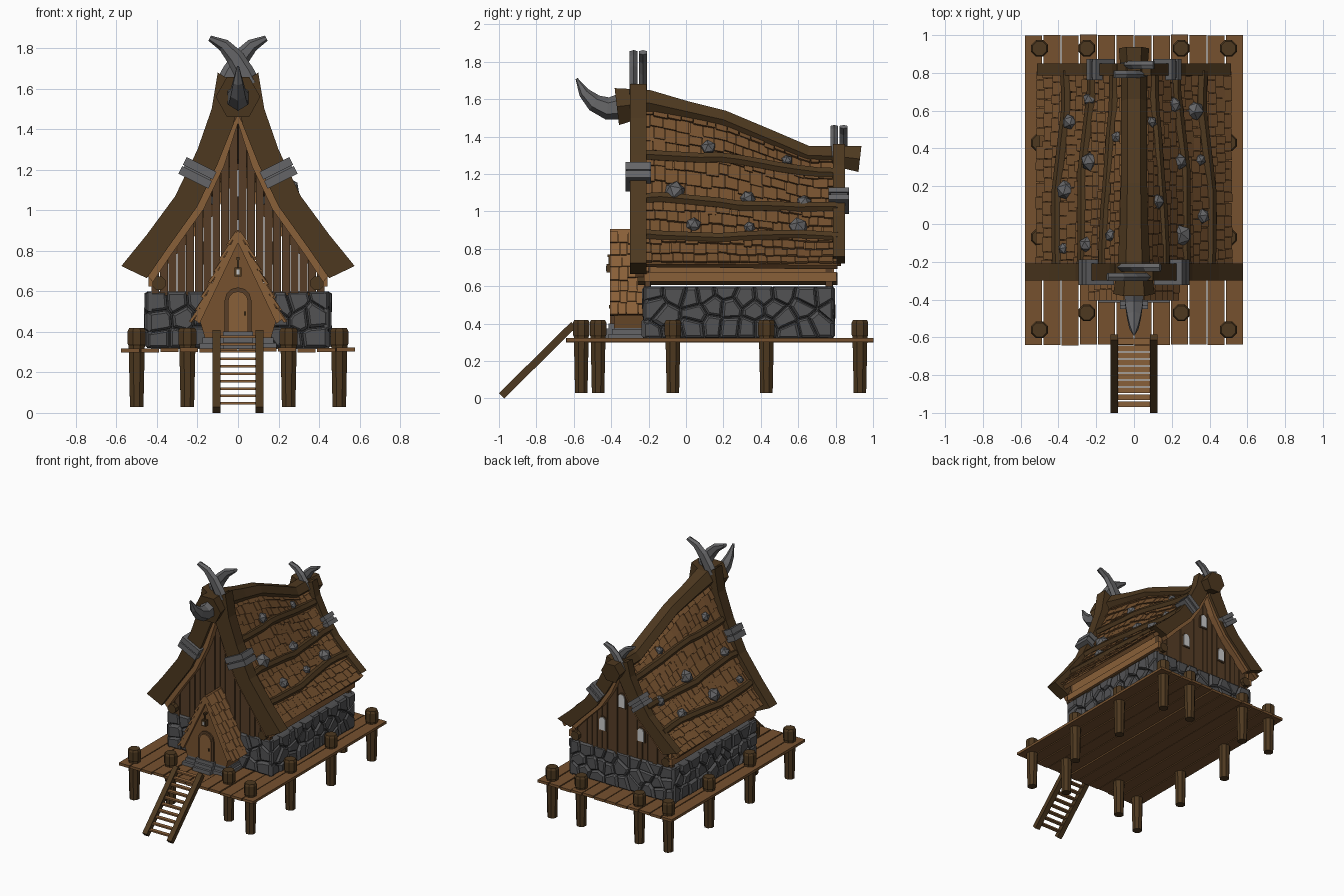
import bpy, bmesh, math, random
from mathutils import Vector as V, Matrix

if "Cube" in bpy.data.objects:
    bpy.data.objects.remove(bpy.data.objects["Cube"])
random.seed(4)
R = random.uniform

def mat(name, c):
    m = bpy.data.materials.new(name)
    m.diffuse_color = (*c, 1)
    m.use_nodes = True
    m.node_tree.nodes["Principled BSDF"].inputs["Base Color"].default_value = m.diffuse_color
    return m
DARK = mat("dark_wood", (0.075, 0.04, 0.014))
WALL = mat("wall_wood", (0.095, 0.048, 0.02))
MID = mat("shingle_wood", (0.18, 0.083, 0.028))
LIGHT = mat("light_wood", (0.25, 0.115, 0.04))
STONE = mat("stone", (0.085, 0.085, 0.088))
IRON = mat("iron", (0.13, 0.13, 0.135))

def finish(name, bm, m=None):
    bmesh.ops.recalc_face_normals(bm, faces=bm.faces)
    me = bpy.data.meshes.new(name)
    bm.to_mesh(me)
    bm.free()
    if m:
        me.materials.append(m)
    bpy.context.collection.objects.link(bpy.data.objects.new(name, me))

def loft(bm, rings):
    vs = [[bm.verts.new(p) for p in r] for r in rings]
    n = len(vs[0])
    for a, b in zip(vs, vs[1:]):
        for i in range(n):
            bm.faces.new((a[i], a[(i + 1) % n], b[(i + 1) % n], b[i]))
    bm.faces.new(vs[0][::-1])
    bm.faces.new(vs[-1])

def sweep(bm, path, rad, v, n, ph=0.0):
    path, v, rings = [V(p) for p in path], V(v), []
    for i, c in enumerate(path):
        t = path[min(i + 1, len(path) - 1)] - path[max(i - 1, 0)]
        u = t.cross(v).normalized()
        ru, rv = rad[i] if isinstance(rad[i], tuple) else (rad[i], rad[i])
        rings.append([c + u * ru * math.cos(ph + k * math.tau / n) + v * rv * math.sin(ph + k * math.tau / n) for k in range(n)])
    loft(bm, rings)

def box(bm, c, s, ry=0.0):
    bmesh.ops.create_cube(bm, size=1, matrix=Matrix.Translation(c) @ Matrix.Rotation(ry, 4, 'Y') @ Matrix.Diagonal((*s, 1)))

def prism(bm, pts, y0, y1):
    loft(bm, [[V((x, y, z)) for x, z in pts] for y in (y0, y1)])

def lerp(pts, x):
    x = min(max(x, pts[0][0]), pts[-1][0])
    for a, b in zip(pts, pts[1:]):
        if x <= b[0]:
            return a[1] + (b[1] - a[1]) * (x - a[0]) / (b[0] - a[0])

# roof shape: cross profile squeezed in height along the sagging ridge
PROF = [(0, 1.6), (.06, 1.5), (.12, 1.35), (.2, 1.17), (.3, .99), (.4, .85), (.5, .72)]
RIDGE = [(-.37, 1.56, .11, .10), (-.2, 1.58, .085, .07), (0, 1.535, .075, .055), (.2, 1.49, .07, .05),
         (.45, 1.385, .07, .05), (.65, 1.30, .07, .05), (.8, 1.295, .07, .055), (.93, 1.28, .08, .07)]
squash = lambda y: (lerp([r[:2] for r in RIDGE], y) - .7) / .88
roof_z = lambda x, y: .7 + (lerp(PROF, abs(x)) - .7) * squash(y)

def roof_pt(t, y, h, s):
    def at(q):
        q = min(max(q, 0), 1) * 6
        x = lerp([(i, p[0]) for i, p in enumerate(PROF)], q)
        return V((x, y, roof_z(x, y)))
    d = (at(t + .02) - at(t - .02)).normalized()
    p = at(t) + V((-d.z, 0, d.x)) * h
    return V((p.x * s, y, p.z))

def porch_pt(t, y, h, s):
    return V((s * (.215 * t + h * .9), y, .89 - .44 * t + h * .4))

def shingles(bm, P, y0, y1, rows, w, s):
    for r in range(rows):
        y = y0
        while y < y1 - .01:
            yb = min(y + w * R(.7, 1.3), y1)
            t0, t1, h = r / rows, (r + 1.1 + R(-.12, .2)) / rows, R(0, .006)
            loft(bm, [[P(t, q, k + h, s) for q, k in ((y, a), (yb - .003, a), (yb - .003, a + .014), (y, a + .014))]
                      for t, a in ((t0, -.004), (min(t1, 1.02), .008))])
            y = yb

# deck planks, posts, ladder
bm = bmesh.new()
for i in range(12):
    box(bm, (-.5317 + i * .0967, .18 + R(-.003, .003), .31 + R(-.003, .003)), (.09, 1.64, .02))
finish("deck_planks", bm, MID)
bm = bmesh.new()
for s in (-1, 1):
    for x, y in ((.5, .93), (.5, .43), (.5, -.07), (.5, -.56), (.25, .93), (.25, -.47)):
        sweep(bm, [(s * x, y, z) for z in (.03, .33, .34, .405, .42)], [.036, .043, .048, .048, .04], (1, 0, 0), 8, .39)
finish("deck_posts", bm, DARK)
bm = bmesh.new()
for s in (-1, 1):
    sweep(bm, [(s * .105, -.986, .014), (s * .105, -.6, .395)], [.028] * 2, (1, 0, 0), 4, math.pi / 4)
finish("ladder_rails", bm, DARK)
bm = bmesh.new()
for i in range(10):
    box(bm, (0, -.955 + i * .037, .047 + i * .0366), (.19, .03, .012))
finish("ladder_rungs", bm, LIGHT)

# stone base: core plus chamfered cell stones on each wall
def stone_wall(bm, L, H, f):
    n = round(L / .1)
    seeds = [V(((i + .5 + R(-.4, .4)) * L / n, (j + .5 + R(-.35, .35)) * H / 3)) for i in range(n) for j in range(3)]
    for a in seeds:
        poly = [V((0, 0)), V((L, 0)), V((L, H)), V((0, H))]
        for b in seeds:
            if b is a:
                continue
            m, d, out = (a + b) / 2, b - a, []
            for p, q in zip(poly, poly[1:] + poly[:1]):
                e, g = (p - m).dot(d), (q - m).dot(d)
                if e <= 0:
                    out.append(p)
                if e * g < 0:
                    out.append(p.lerp(q, e / (e - g)))
            poly = out
        c, dep = sum(poly, V((0, 0))) / len(poly), R(.022, .034)
        loft(bm, [[f(*(c + (p - c) * k), h * dep) for p in poly] for k, h in ((.97, -.2), (.92, .6), (.72, 1))])
bm = bmesh.new()
box(bm, (0, .28, .455), (.86, .97, .28))
finish("stone_core", bm, STONE)
bm = bmesh.new()
for s in (-1, 1):
    stone_wall(bm, .9, .28, lambda u, v, d: V((u - .45, .28 + s * (.485 + d), .32 + v)))
    stone_wall(bm, 1.02, .28, lambda u, v, d: V((s * (.43 + d), u - .23, .32 + v)))
finish("base_stones", bm, STONE)

# gable walls of vertical planks, eave boards and logs
for name, y in (("front_gable_planks", -.205), ("back_gable_planks", .765)):
    bm = bmesh.new()
    for i in range(-10, 10):
        a, b, d = i * .043 + .002, i * .043 + .041, R(.012, .02)
        prism(bm, [(a, .58), (b, .58), (b, roof_z(b, y) - .03), (a, roof_z(a, y) - .03)], y - d, y + d)
    finish(name, bm, WALL)
bm = bmesh.new()
for s in (-1, 1):
    box(bm, (s * .43, .29, .65), (.025, 1.03, .05))
    box(bm, (s * .415, .29, .71), (.025, 1.0, .09))
finish("eave_boards", bm, LIGHT)
bm = bmesh.new()
for s in (-1, 1):
    sweep(bm, [(s * .39, -.26, .64), (s * .39, .81, .64)], [.036] * 2, (1, 0, 0), 8, .39)
finish("eave_logs", bm, DARK)

# main roof: slabs, shingles, wavy battens, studs
slab, tiles, bat, stud = (bmesh.new() for _ in range(4))
YS = [-.24 + 1.05 * i / 10 for i in range(11)]
STUDS = {1: [(.2, .63, .04), (.31, .6, .05), (.23, .33, .04), (.34, .34, .03), (.11, .12, .04), (.35, .04, .04), (.24, -.06, .055), (.08, .54, .03)],
         -1: [(.22, .66, .04), (.33, .54, .04), (.08, .46, .03), (.22, .33, .05), (.35, .18, .05), (.11, -.06, .035), (.24, -.11, .04), (.36, -.13, .03)]}
for s in (-1, 1):
    loft(slab, [[roof_pt(i / 12, y, 0, s) for i in range(13)] + [roof_pt(i / 12, y, -.03, s) for i in range(12, -1, -1)] for y in YS])
    shingles(tiles, roof_pt, -.24, .81, 14, .06, s)
    for k, (za, zb) in enumerate(((1.31, 1.2), (1.06, 1.0), (.86, .85))):
        path = []
        for y in YS:
            z = za + (zb - za) * (y + .24) / 1.05 + .01 * math.sin(y * 7 + k * 2)
            t = min((i / 100 for i in range(101)), key=lambda q: abs(roof_pt(q, y, 0, s).z - z))
            path.append(roof_pt(t, y, .018, s))
        sweep(bat, path, [(.03, .03)] * 11, V((s * .8, 0, .6)), 6)
    for x, y, r in STUDS[s]:
        bmesh.ops.create_icosphere(stud, subdivisions=1, radius=r * 1.08, matrix=Matrix.Translation((s * (x + .01), y, roof_z(x, y) + .02)) @ Matrix.Rotation(R(0, 3), 4, 'X'))
finish("roof_slabs", slab, MID)
finish("roof_shingles", tiles, MID)
finish("roof_battens", bat, DARK)
finish("roof_studs", stud, IRON)
bm = bmesh.new()
sweep(bm, [(0, r[0], r[1]) for r in RIDGE], [(r[3] / .87, r[2]) for r in RIDGE], (1, 0, 0), 6, math.pi / 2)
finish("ridge_beam", bm, DARK)

# bargeboards, inner trim, clamps and crossed horns on both gables
OUT = [(.10, 1.68), (.13, 1.5), (.2, 1.3), (.31, 1.07), (.45, .88), (.576, .725)]
INN = [(.0, 1.62), (.02, 1.43), (.1, 1.23), (.2, 1.02), (.35, .81), (.45, .665)]
TRIM = [(.0, 1.48), (.1, 1.25), (.2, 1.04), (.35, .83), (.45, .68)]
HORN = [(-.06, 1.62), (-.03, 1.68), (.015, 1.755), (.07, 1.815), (.14, 1.85)]
front = lambda x, z: (x, z)
back = lambda x, z: (x * .89, .72 + (z - .665) * .63)
for name, f, y0, y1, k in (("front", front, -.3, -.21, 1), ("back", back, .785, .85, .75)):
    brd, trm, clp, hrn = (bmesh.new() for _ in range(4))
    inward = 1 if k == 1 else -1
    for s in (-1, 1):
        g = lambda p, y: V((s * f(*p)[0], y, f(*p)[1]))
        loft(brd, [[g(a, y0), g(a, y1), g(b, y1), g(b, y0)] for a, b in zip(OUT, INN)])
        ta, tb = (y0 + .03, y1 + .01) if k == 1 else (y0 - .01, y1 - .02)
        loft(trm, [[g(p, ta), g(p, tb), g(q, tb), g(q, ta)] for p, q in
                   ((p, (max(p[0] - .03, 0), p[1] - (.05 if p[0] == 0 else .035))) for p in TRIM)])
        cx, cz = f(.2, 1.185)
        cz += 0 if k == 1 else .01
        ang = -.46 if k == 1 else -.68
        ym, dy = (y0 + y1) / 2, y1 - y0
        for o in (-.025, .025):
            box(clp, (s * (cx - o * math.sin(-ang)), ym, cz + o * math.cos(ang)), (.165 * k, dy + .045, .042 * k), s * ang)
        box(clp, (s * cx, ym, cz), (.145 * k, dy + .025, .07 * k), s * ang)
        yh = ym + s * .025
        top = f(0, 1.62)[1] if k == 1 else 1.28
        sweep(hrn, [(s * x * k, yh, top + (z - 1.62) * k) for x, z in HORN],
              [(r * k, .024) for r in (.052, .05, .044, .032, .014)], (0, 1, 0), 6)
    finish(name + "_bargeboards", brd, DARK)
    finish(name + "_gable_trim", trm, LIGHT)
    finish(name + "_clamps", clp, IRON)
    finish(name + "_crossed_horns", hrn, IRON)
bm = bmesh.new()
sweep(bm, [(0, -.35, 1.56), (0, -.42, 1.55), (0, -.49, 1.58), (0, -.545, 1.635), (0, -.585, 1.71)], [(.07, .06), (.06, .055), (.047, .042), (.03, .027), .006], (1, 0, 0), 6)
finish("prow_horn", bm, IRON)

# back windows
def arch(cx, z0, w, h):
    return [(cx - w, z0), (cx + w, z0)] + [(cx + w * math.cos(a * math.pi / 6), z0 + h - w + w * math.sin(a * math.pi / 6)) for a in range(7)]
fr, gl = bmesh.new(), bmesh.new()
for x, z in ((0, .96), (-.165, .74), (.165, .74)):
    prism(fr, arch(x, z - .008, .034, .116), .77, .79)
    prism(gl, arch(x, z, .026, .1), .775, .796)
finish("window_frames", fr, WALL)
finish("window_panes", gl, mat("pane", (.6, .6, .6)))

# entrance porch with door, lantern and stone steps
bm = bmesh.new()
prism(bm, [(-.16, .36), (.16, .36), (.19, .46), (0, .86), (-.19, .46)], -.385, -.19)
finish("porch_body", bm, MID)
slab, tiles = bmesh.new(), bmesh.new()
for s in (-1, 1):
    prism(slab, [(0, .905), (s * .215, .46), (s * .19, .44), (0, .84)], -.405, -.19)
    shingles(tiles, porch_pt, -.405, -.19, 7, .05, s)
finish("porch_roof", slab, LIGHT)
finish("porch_shingles", tiles, LIGHT)
bm = bmesh.new()
prism(bm, arch(0, .395, .066, .225), -.397, -.37)
finish("door_frame", bm, WALL)
bm = bmesh.new()
prism(bm, arch(0, .4, .05, .2), -.405, -.37)
finish("door", bm, LIGHT)
bm = bmesh.new()
box(bm, (0, -.41, .695), (.034, .03, .045))
box(bm, (0, -.41, .738), (.008, .008, .05))
box(bm, (0, -.4, .762), (.014, .04, .014))
box(bm, (.035, -.407, .49), (.01, .012, .02))
finish("lantern_and_handle", bm, DARK)
bm = bmesh.new()
box(bm, (0, -.412, .695), (.016, .03, .026))
finish("lantern_glow", bm)
bm = bmesh.new()
for w, y, z in ((.38, -.415, .345), (.35, -.395, .372), (.33, -.385, .388)):
    box(bm, (0, (y - .2) / 2, (z + .318) / 2), (w, -.2 - y, z - .318))
for i in range(3):
    y, z = -.45 + i * .018, .347 + i * .027
    box(bm, (0, (y - .2) / 2, (z + .318) / 2), (.15, -.2 - y, z - .318))
finish("stone_steps", bm, IRON)
